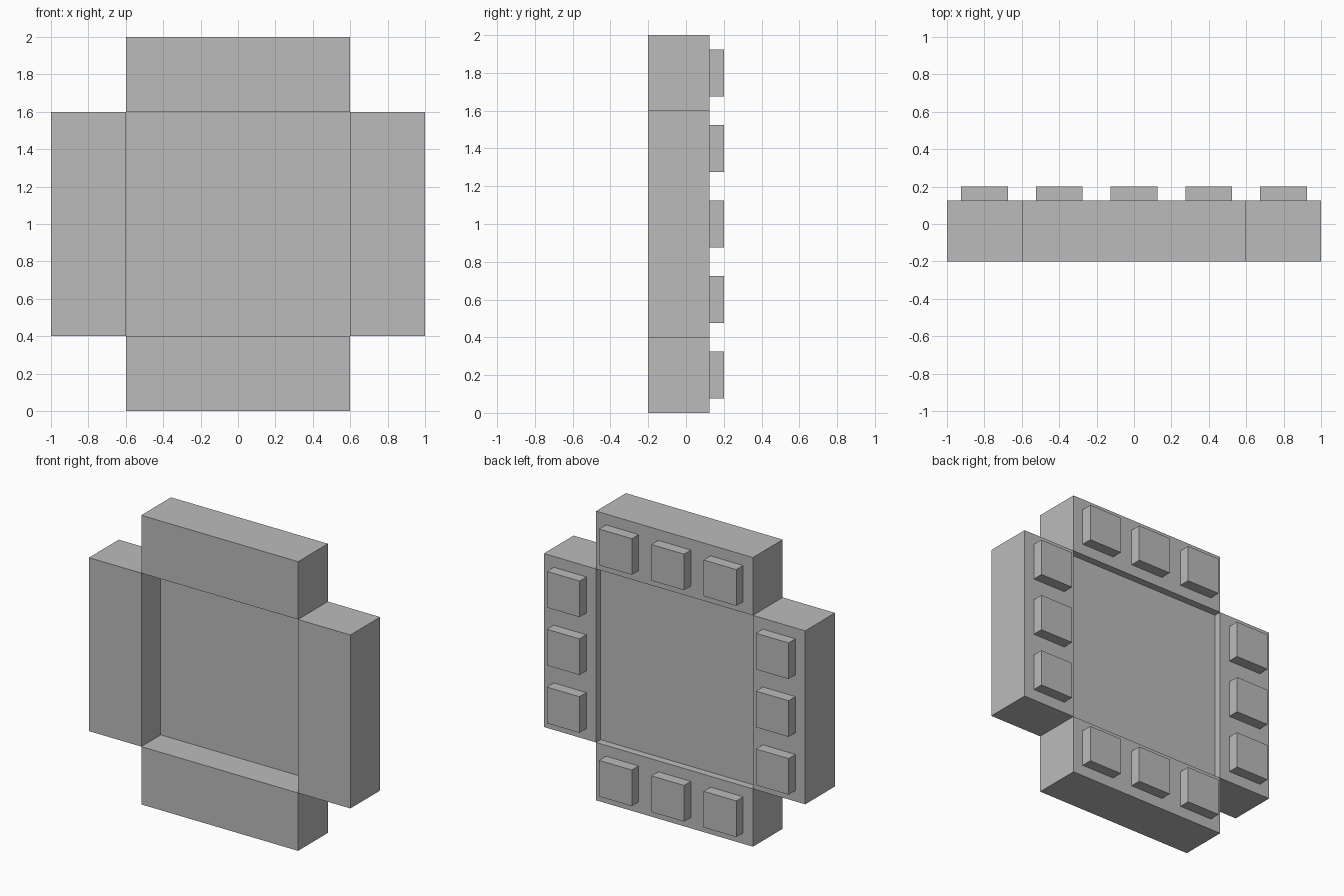
import bpy

cube = bpy.data.objects.get("Cube")
if cube:
    bpy.data.objects.remove(cube, do_unlink=True)

grey = bpy.data.materials.new("plain_grey")
grey.use_nodes = True
grey.diffuse_color = (0.5, 0.5, 0.5, 1)
grey.node_tree.nodes["Principled BSDF"].inputs["Base Color"].default_value = (0.5, 0.5, 0.5, 1)

FRONT, BACK, STUD_TOP = -0.2, 0.125, 0.2
CELL, STUD, MID = 0.4, 0.25, 1.0
SPAN = 3 * CELL


def box(name, x, z, width, height, y0, y1):
    """Flat-shaded box centred on x, z and running from y0 to y1."""
    bpy.ops.mesh.primitive_cube_add(size=1, location=(x, (y0 + y1) / 2, z))
    obj = bpy.context.object
    obj.name = name
    obj.scale = (width, y1 - y0, height)
    bpy.ops.object.transform_apply(location=False, rotation=False, scale=True)
    obj.data.materials.append(grey)
    return obj


# Recessed centre panel
box("centre_panel", 0, MID, SPAN, SPAN, 0.0125, 0.075)

# Four rim bars, each with a row of three square studs on the back
for name, dx, dz in (("left", 1, 0), ("right", -1, 0), ("top", 0, 1), ("bottom", 0, -1)):
    x, z = dx * 2 * CELL, MID + dz * 2 * CELL
    width, height = (CELL, SPAN) if dx else (SPAN, CELL)
    box(name + "_bar", x, z, width, height, FRONT, BACK)
    for i in (-1, 0, 1):
        sx = x + i * CELL * abs(dz)
        sz = z + i * CELL * abs(dx)
        box(f"{name}_stud_{i + 2}", sx, sz, STUD, STUD, BACK, STUD_TOP)
